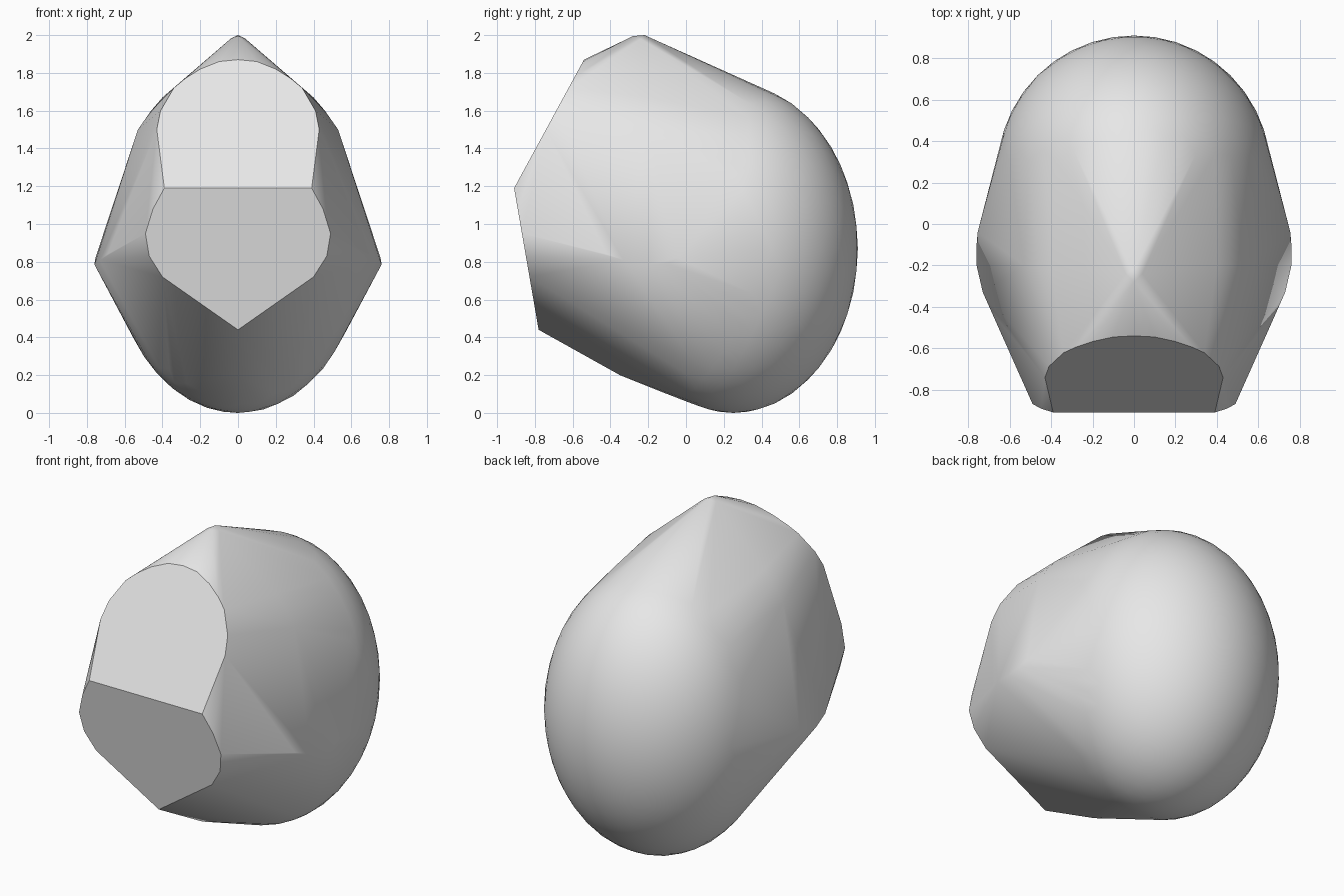
import bpy, bmesh
from mathutils import Matrix, Vector

cube = bpy.data.objects.get("Cube")
if cube:
    bpy.data.objects.remove(cube, do_unlink=True)

BROW_Z = 1.19


def front_y(z):
    """Depth of the two flat front facets at height z."""
    if z < BROW_Z:
        return -0.91 + (BROW_Z - z) * 0.173
    return -0.91 + (z - BROW_Z) * 0.544


# Rounded back: an ellipsoid
ball = bmesh.new()
bmesh.ops.create_icosphere(ball, subdivisions=4, radius=1.0,
                           matrix=Matrix.Translation((0, 0.25, 0.87)) @ Matrix.Diagonal((0.66, 0.66, 0.87, 1)))
points = [v.co.copy() for v in ball.verts]
ball.free()

# Outline of the flat front, one half, from chin to crown
front_half = [(0, 0.44), (0.40, 0.72), (0.47, 0.83), (0.49, 0.95), (0.45, 1.08), (0.39, BROW_Z),
              (0.43, 1.5), (0.41, 1.6), (0.34, 1.72), (0.28, 1.77), (0.2, 1.82), (0.1, 1.86), (0, 1.87)]
half = [(x, front_y(z), z) for x, z in front_half]

# Peak, upper shoulder ridge, side bump and keel
half += [(0, -0.28, 1.995), (0, -0.22, 2.0), (0.04, -0.24, 1.98)]
half += [(0.53, -0.2, 1.5), (0.46, -0.2, 1.6), (0.40, -0.2, 1.67), (0.42, 0.13, 1.58)]
half += [(0.69, -0.42, 0.84), (0.73, -0.33, 0.81), (0.76, -0.2, 0.785), (0.76, -0.1, 0.79), (0.755, -0.04, 0.82)]
half += [(0, -0.35, 0.2), (0, -0.1, 0.1)]
for x, y, z in half:
    points.append(Vector((x, y, z)))
    if x > 0:
        points.append(Vector((-x, y, z)))

# Wrap everything in one skin
bm = bmesh.new()
for p in points:
    bm.verts.new(p)
bmesh.ops.convex_hull(bm, input=bm.verts[:])
bmesh.ops.delete(bm, geom=[v for v in bm.verts if not v.link_faces], context='VERTS')
bmesh.ops.recalc_face_normals(bm, faces=bm.faces[:])


def facet(face):
    """0 for the body, 1 for the lower front facet, 2 for the upper one."""
    if any(abs(v.co.y - front_y(v.co.z)) > 0.002 for v in face.verts):
        return 0
    zs = [v.co.z for v in face.verts]
    if max(zs) < BROW_Z + 0.001:
        return 1
    return 2 if min(zs) > BROW_Z - 0.001 else 0


# Smooth body with crisp borders around the front facets
for f in bm.faces:
    f.smooth = True
for e in bm.edges:
    e.smooth = len({facet(f) for f in e.link_faces}) == 1

mesh = bpy.data.meshes.new("rounded_body")
bm.to_mesh(mesh)
bm.free()
body = bpy.data.objects.new("rounded_body", mesh)
bpy.context.collection.objects.link(body)

grey = bpy.data.materials.new("light_grey")
grey.use_nodes = True
grey.diffuse_color = (0.8, 0.8, 0.8, 1)
grey.node_tree.nodes["Principled BSDF"].inputs["Base Color"].default_value = (0.8, 0.8, 0.8, 1)
mesh.materials.append(grey)
